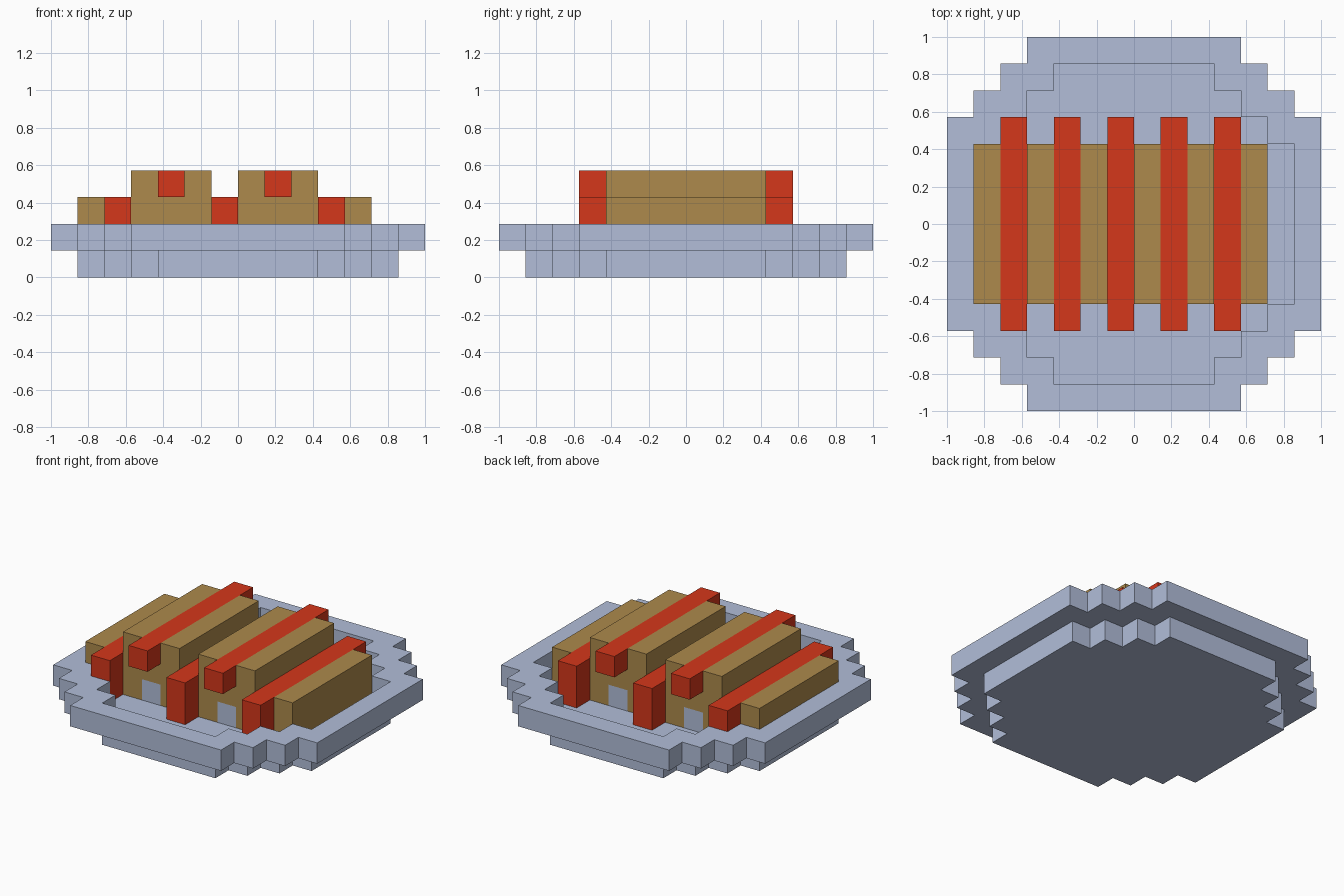
import bpy, bmesh

if "Cube" in bpy.data.objects:
    bpy.data.objects.remove(bpy.data.objects["Cube"])

U = 1 / 7  # size of one block


def material(name, rgb):
    m = bpy.data.materials.new(name)
    m.diffuse_color = (*rgb, 1)
    m.use_nodes = True
    m.node_tree.nodes["Principled BSDF"].inputs["Base Color"].default_value = m.diffuse_color
    return m


GREY = material("plate grey", (0.445, 0.515, 0.694))
BROWN = material("bun brown", (0.418, 0.254, 0.072))
RED = material("sausage red", (0.665, 0.038, 0.011))


def finish(name, bm, mat):
    bmesh.ops.recalc_face_normals(bm, faces=bm.faces)
    me = bpy.data.meshes.new(name)
    bm.to_mesh(me)
    bm.free()
    me.materials.append(mat)
    ob = bpy.data.objects.new(name, me)
    bpy.context.collection.objects.link(ob)


def outline(n):
    """Stepped round outline with radius n blocks."""
    q = [(n - 3, n)]
    for i in range(3):
        q += [(n - 3 + i, n - i - 1), (n - 2 + i, n - i - 1)]
    pts = []
    for _ in range(4):
        pts += q
        q = [(y, -x) for x, y in q]
    return pts


def skin(bm, a, b):
    """Bridge two loops of equal length."""
    for i in range(len(a)):
        j = (i + 1) % len(a)
        bm.faces.new((a[i], a[j], b[j], b[i]))


def extrude_profile(name, pts, half_length, mat):
    """Extrude an x/z profile along y, in blocks."""
    bm = bmesh.new()
    a, b = [[bm.verts.new((x * U, s * half_length * U, z * U)) for x, z in pts]
            for s in (-1, 1)]
    bm.faces.new(a)
    bm.faces.new(b)
    skin(bm, a, b)
    finish(name, bm, mat)


def bar(name, x0, x1, z0, z1, half_length, mat):
    extrude_profile(name, [(x0, z0), (x1, z0), (x1, z1), (x0, z1)],
                    half_length, mat)


# Plate: solid base, overhanging rim, sunken floor
bm = bmesh.new()
loops = [[bm.verts.new((x * U, y * U, z * U)) for x, y in outline(n)]
         for n, z in ((6, 0), (6, 1), (7, 1), (7, 2), (6, 2), (6, 1))]
for lower, upper in zip(loops, loops[1:]):
    skin(bm, lower, upper)
bm.faces.new(loops[0])
bm.faces.new(loops[-1])
finish("plate", bm, GREY)

# Lower row: bun halves on both sides of a sausage
for k, x in enumerate((-5, -1, 3)):
    bar(f"lower_bun_left_{k}", x - 1, x, 1, 3, 3, BROWN)
    bar(f"lower_bun_right_{k}", x + 1, x + 2, 1, 3, 3, BROWN)
    bar(f"lower_sausage_{k}", x, x + 1, 1, 3, 4, RED)

# Upper row: T-shaped channel buns resting in the gaps, sausage on top
for k, x in enumerate((-3, 1)):
    bar(f"upper_bun_base_{k}", x, x + 1, 2, 3, 3, BROWN)
    bar(f"upper_bun_left_{k}", x - 1, x, 3, 4, 3, BROWN)
    bar(f"upper_bun_right_{k}", x + 1, x + 2, 3, 4, 3, BROWN)
    bar(f"upper_sausage_{k}", x, x + 1, 3, 4, 4, RED)
    bar(f"gap_filler_{k}", x, x + 1, 1, 2, 3, GREY)
